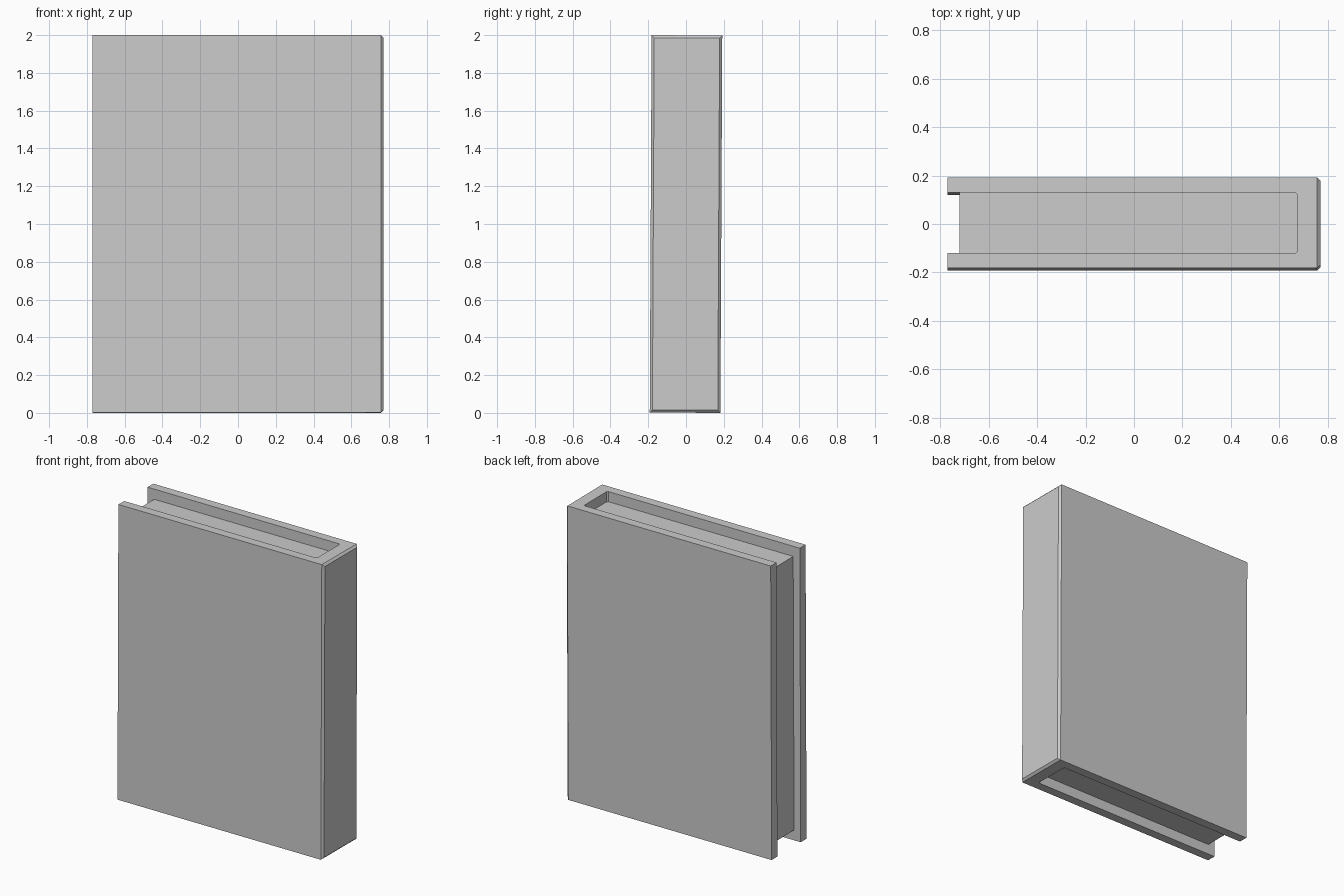
import bpy, bmesh
from mathutils import Matrix

if "Cube" in bpy.data.objects:
    bpy.data.objects.remove(bpy.data.objects["Cube"])

LEAN = Matrix.Rotation(-0.005, 4, 'X')  # the whole book leans back very slightly
HEIGHT = 1.998


def extrude_profile(name, points, z0, z1, chamfer_x=None, chamfer=0.0):
    bm = bmesh.new()
    face = bm.faces.new([bm.verts.new((x, y, z0)) for x, y in points])
    ret = bmesh.ops.extrude_face_region(bm, geom=[face])
    top = [v for v in ret["geom"] if isinstance(v, bmesh.types.BMVert)]
    bmesh.ops.translate(bm, verts=top, vec=(0, 0, z1 - z0))
    bmesh.ops.recalc_face_normals(bm, faces=bm.faces)
    # Chamfer around the outer end face
    if chamfer_x is not None:
        edges = [e for e in bm.edges
                 if all(abs(v.co.x - chamfer_x) < 1e-5 for v in e.verts)]
        bmesh.ops.bevel(bm, geom=edges, offset=chamfer, segments=1,
                        affect='EDGES', profile=0.5)
    # Lean about the middle of the book
    centre = Matrix.Translation((0, 0, 1))
    bm.transform(centre @ LEAN @ centre.inverted())
    mesh = bpy.data.meshes.new(name)
    bm.to_mesh(mesh)
    bm.free()
    obj = bpy.data.objects.new(name, mesh)
    bpy.context.collection.objects.link(obj)
    return obj


# Cover: U-shaped section made of two boards and a thick spine
half = [(-0.77, 0.125), (0.667, 0.125), (0.675, 0.117)]
outer = [(0.77, -0.187), (0.77, 0.187), (-0.77, 0.187)]
cover = ([(-0.77, -0.187)] + outer + half + [(x, -y) for x, y in reversed(half)])
z0 = 1 - HEIGHT / 2
extrude_profile("cover", cover, z0, z0 + HEIGHT, 0.77, 0.014)

# Page block: recessed at the top, bottom and open edge
pages = [(-0.72, -0.125), (0.667, -0.125), (0.675, -0.117),
         (0.675, 0.117), (0.667, 0.125), (-0.72, 0.125)]
extrude_profile("pages", pages, 0.07, 1.93)
